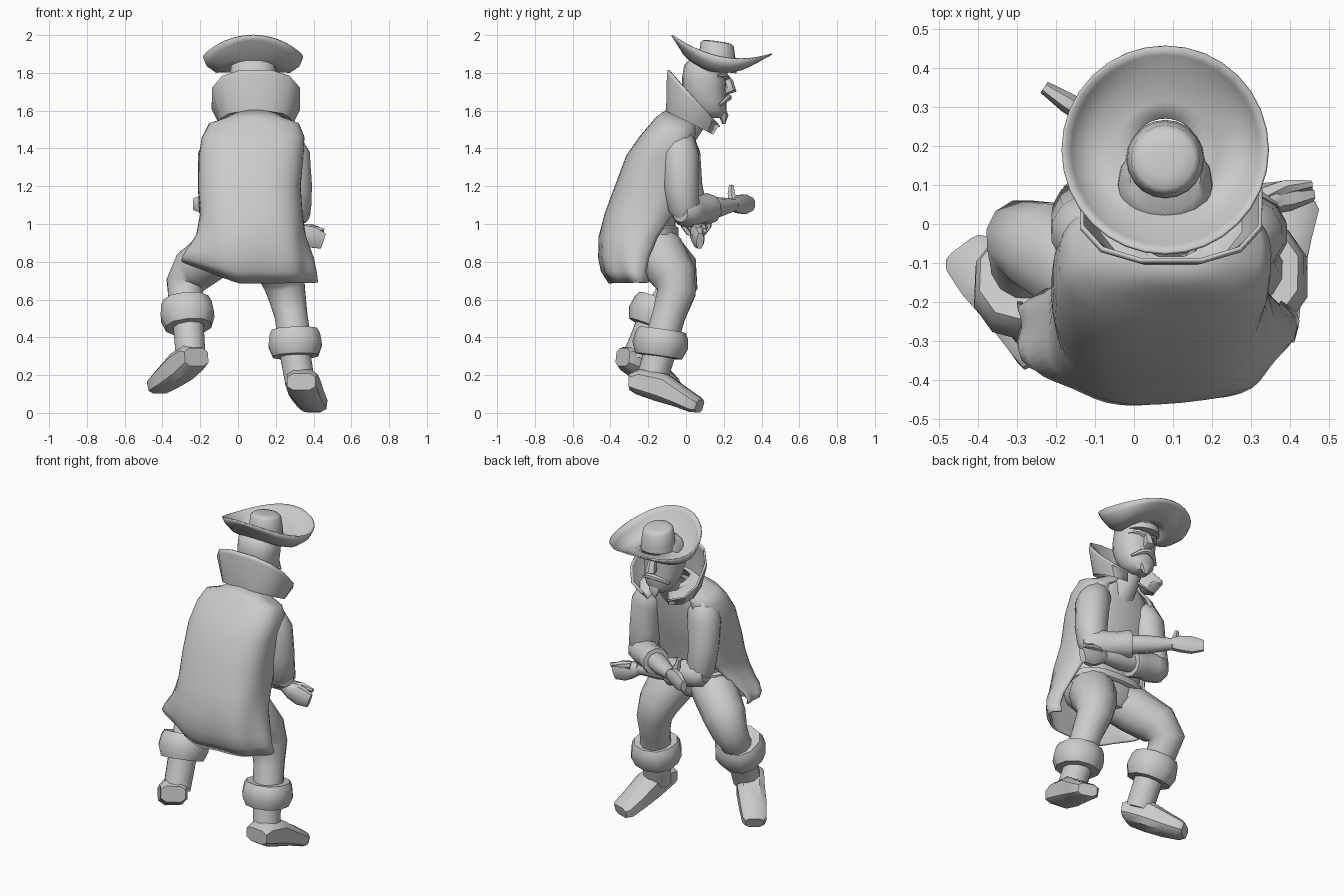
import bpy
import bmesh
from math import sin, cos, pi, radians
from mathutils import Vector

cube = bpy.data.objects.get("Cube")
if cube:
    bpy.data.objects.remove(cube, do_unlink=True)

UP = Vector((0, 0, 1))
AHEAD = Vector((0, 1, 0))

grey = bpy.data.materials.new("plain grey")
grey.use_nodes = True
grey.diffuse_color = (.6, .6, .6, 1)
grey.node_tree.nodes["Principled BSDF"].inputs["Base Color"].default_value = (.6, .6, .6, 1)


def loft(name, rings, closed=True, caps=True, thickness=0, angle=50):
    """Skin a list of equally long point rings."""
    bm = bmesh.new()
    rows = [[bm.verts.new(point) for point in ring] for ring in rings]
    count = len(rows[0])
    for low, high in zip(rows, rows[1:]):
        for i in range(count if closed else count - 1):
            j = (i + 1) % count
            bm.faces.new((low[i], low[j], high[j], high[i]))
    if closed and caps:
        bm.faces.new(rows[0])
        bm.faces.new(rows[-1])
    bmesh.ops.recalc_face_normals(bm, faces=bm.faces)
    mesh = bpy.data.meshes.new(name)
    bm.to_mesh(mesh)
    bm.free()
    mesh.materials.append(grey)
    part = bpy.data.objects.new(name, mesh)
    bpy.context.collection.objects.link(part)
    bpy.ops.object.select_all(action="DESELECT")
    part.select_set(True)
    bpy.context.view_layer.objects.active = part
    bpy.ops.object.shade_smooth_by_angle(angle=radians(angle))
    if thickness:
        shell = part.modifiers.new("thickness", "SOLIDIFY")
        shell.thickness = thickness
        shell.offset = 0
    return part


def rounded(angle, power):
    """Point on a unit superellipse."""
    c, s = cos(angle), sin(angle)
    return (abs(c) ** power * (1 if c > 0 else -1),
            abs(s) ** power * (1 if s > 0 else -1))


def tube(name, path, ref=AHEAD, sides=10, power=1, angle=50):
    """Sweep an oval along stations of x, y, z, side radius, other radius."""
    centres = [Vector(station[:3]) for station in path]
    rings = []
    for i, station in enumerate(path):
        along = centres[min(i + 1, len(path) - 1)] - centres[max(i - 1, 0)]
        side = along.cross(ref).normalized()
        other = side.cross(along).normalized()
        ring = []
        for k in range(sides):
            a, b = rounded(2 * pi * (k + .5) / sides, power)
            ring.append(centres[i] + side * a * station[3] + other * b * station[-1])
        rings.append(ring)
    return loft(name, rings, angle=angle)


def level(z, centre, half, back, front, gap=0, count=20, power=.75, ripple=0):
    """Horizontal ring given by its extents, with an optional opening ahead."""
    ring = []
    for k in range(count):
        turn = gap + (2 * pi - 2 * gap) * k / (count - 1 if gap else count)
        a, b = rounded(turn + pi / 2, power)
        fold = 1 + ripple * sin(turn * 7)
        ring.append(Vector((centre + half * a * fold,
                            (front + back) / 2 + (front - back) / 2 * b * fold, z)))
    return ring


# Shirt, hips and neck
body = [(.8, .06, .13, -.33, -.09), (.86, .07, .21, -.37, -.05), (.95, .06, .22, -.4, -.06),
        (1.05, .06, .23, -.39, -.05), (1.2, .06, .24, -.34, .0), (1.38, .07, .23, -.27, .03),
        (1.48, .08, .2, -.2, .04), (1.54, .09, .11, -.13, .05)]
loft("shirt_and_hips", [level(*row) for row in body])
loft("belt", [level(z, .06, .225 + grow, -.4, -.055 + grow)
              for z, grow in ((.93, 0), (.94, .015), (.98, .015), (.99, 0))])
tube("neck", [(.09, -.03, 1.48, .09), (.085, .04, 1.56, .075), (.08, .08, 1.66, .075)])

# Long open coat, hem lifted over the bent leg
coat = [(1.61, .09, .085, -.09, .06, .5), (1.56, .09, .15, -.155, .055, .5),
        (1.53, .085, .235, -.18, .055, .5), (1.46, .08, .265, -.24, .06, .5),
        (1.36, .07, .27, -.31, .05, .55), (1.2, .06, .265, -.37, .03, .6),
        (1.05, .07, .265, -.425, -.03, .8), (.93, .065, .285, -.455, -.07, 1.05),
        (.82, .055, .33, -.455, -.09, 1.2), (.75, .05, .345, -.44, -.1, 1.25),
        (.69, .05, .35, -.4, -.1, 1.25)]
rings = []
for row in coat:
    hang = max(0, (1.05 - row[0]) / .36)
    ring = level(*row, count=37, power=.75 + .2 * hang, ripple=.05 * hang)
    for point in ring:
        point.z += .38 * hang ** 2 * max(0, -point.x)
        if row[0] > 1.5:
            point.z -= .3 * max(0, point.y + .1)
    rings.append(ring)
loft("long_coat", rings, closed=False, thickness=.014)

# Tall flared collar, rim sloping down to the front points
rings = []
for half, back, front, base, slope in ((.1, -.085, .1, 1.57, -.4), (.19, -.105, .15, 1.55, -.5),
                                       (.235, -.1, .17, 1.69, -1.05),
                                       (.235, -.095, .185, 1.715, -1.1)):
    ring = level(base, .095, half, back, front, gap=.3, count=12, power=.8)
    for point in ring:
        point.z += slope * point.y
    rings.append(ring)
loft("collar", rings, closed=False, thickness=.01, angle=35)

# Head and face
head = [(1.56, .05, .1, .19), (1.6, .09, .04, .215), (1.66, .11, .0, .215),
        (1.72, .12, -.02, .21), (1.78, .125, -.02, .215), (1.84, .12, -.01, .21),
        (1.88, .09, .03, .2)]
loft("head", [level(z, .08, half, back, front, count=16, power=.9)
              for z, half, back, front in head])
tube("nose", [(.08, .2, 1.79, .018), (.08, .225, 1.75, .026), (.08, .235, 1.715, .035),
              (.08, .205, 1.7, .02)], sides=6)
tube("moustache", [(-.01, .18, 1.63, .008), (.04, .215, 1.66, .016), (.08, .225, 1.67, .018),
                   (.12, .215, 1.66, .016), (.17, .18, 1.63, .008)], ref=UP, sides=6)
tube("chin_beard", [(.08, .185, 1.61, .045, .025), (.08, .2, 1.57, .035, .025),
                    (.08, .2, 1.53, .008)], sides=6)
for label, sign in (("left", 1), ("right", -1)):
    tube(label + "_brow", [(.08 + sign * .02, .215, 1.775, .014), (.08 + sign * .06, .205, 1.79, .016),
                           (.08 + sign * .1, .165, 1.785, .01)], ref=UP, sides=6)

# Wide hat with upswept, curled brim
rings = []
for reach, height, bend, tilt in ((.34, 1.835, .01, .01), (.5, 1.805, .035, 0),
                                  (.75, 1.805, .078, .018), (.93, 1.84, .092, .042),
                                  (1, 1.885, .065, .05)):
    ring = []
    for k in range(32):
        across, ahead = cos(2 * pi * k / 32), sin(2 * pi * k / 32)
        ring.append((.08 + .262 * reach * across, .175 + (.015 + .265 * ahead) * reach,
                     height + bend * ahead ** 2 - tilt * ahead))
    rings.append(ring)
loft("hat_brim", rings, caps=False, thickness=.008, angle=60)
rings = []
for height, radius in ((1.81, .102), (1.88, .098), (1.95, .088), (1.963, .075), (1.968, .04)):
    ring = level(height, .08, radius, .165 - radius, .165 + radius, power=1)
    for point in ring:
        point.z -= .13 * (point.y - .165)
    rings.append(ring)
loft("hat_crown", rings, angle=70)


def arm(label, upper, fore, hand, thumb):
    tube(label + "_sleeve", upper, sides=12)
    # forearm leaves a rolled cuff
    elbow, wrist = Vector(fore[0]), Vector(fore[1])

    def station(t, radius):
        return (*elbow.lerp(wrist, t), radius)
    tube(label + "_rolled_cuff", [station(-.17, .05), station(-.08, .08), station(.08, .085),
                                  station(.28, .075), station(.42, .085), station(.47, .08),
                                  station(.48, .05)], ref=UP)
    tube(label + "_forearm", [station(.3, .055), station(.65, .055), station(1, .035)], ref=UP)
    tube(label + "_hand", [(*wrist, .03, .035)] + hand, ref=UP, sides=8, power=.8)
    tube(label + "_thumb", thumb, ref=Vector((1, 0, 0)), sides=6)


# Crossed arms
arm("left", [(.21, -.06, 1.46, .05), (.25, -.04, 1.43, .09), (.285, -.03, 1.36, .1),
             (.3, -.025, 1.2, .095), (.305, -.01, 1.08, .085), (.3, .0, 1.02, .05)],
    [(.295, .01, 1.065), (-.07, .25, 1.1)],
    [(-.11, .275, 1.105, .03, .05), (-.17, .31, 1.105, .028, .055), (-.23, .35, 1.105, .018, .035)],
    [(-.09, .25, 1.11, .028), (-.11, .24, 1.16, .022), (-.12, .24, 1.205, .014)])
arm("right", [(-.05, -.06, 1.46, .05), (-.09, -.04, 1.43, .09), (-.115, -.02, 1.36, .1),
              (-.125, .0, 1.2, .09), (-.125, .03, 1.07, .085), (-.11, .04, 1.0, .05)],
    [(-.11, .05, 1.04), (.28, .06, .97)],
    [(.33, .06, .95, .04, .05), (.39, .065, .93, .035, .06), (.45, .075, .91, .02, .045)],
    [(.33, .08, .98, .025), (.39, .095, .98, .02), (.455, .1, .965, .012)])


def leg(label, trouser, cuff_top, cuff_base, ankle, foot):
    tube(label + "_trouser_leg", trouser, sides=12)
    start, end = Vector(cuff_top), Vector(cuff_base)

    def station(t, radius):
        return (*start.lerp(end, t), radius)
    tube(label + "_boot_cuff", [station(.1, .085), station(0, .125), station(.2, .14),
                                station(.6, .148), station(1, .125), station(1.02, .08)],
         sides=10, power=.9, angle=40)
    tube(label + "_boot_shaft", [station(.6, .09), station(1, .085), (*ankle, .082)])
    tube(label + "_boot_foot", foot, ref=UP, sides=8, power=.6, angle=40)


# Legs: left planted, right bent out and back
leg("left", [(.15, -.2, .92, .13), (.19, -.14, .84, .14), (.235, -.06, .72, .12),
             (.255, -.05, .64, .105), (.28, -.09, .52, .09), (.3, -.13, .38, .09)],
    (.3, -.125, .44), (.305, -.145, .3), (.328, -.185, .16),
    [(.335, -.295, .165, .08, .045), (.34, -.25, .165, .086, .07), (.352, -.13, .135, .085, .08),
     (.375, -.03, .085, .083, .058), (.4, .05, .043, .078, .045), (.408, .072, .036, .06, .036)])
leg("right", [(-.0, -.2, .9, .12), (-.11, -.14, .85, .135), (-.23, -.06, .76, .125),
              (-.28, -.04, .68, .105), (-.28, -.09, .6, .09), (-.27, -.16, .5, .09)],
    (-.275, -.13, .595), (-.262, -.185, .455), (-.25, -.255, .29),
    [(-.22, -.335, .295, .075, .05), (-.24, -.3, .29, .083, .072), (-.3, -.22, .245, .083, .08),
     (-.37, -.145, .185, .08, .062), (-.42, -.085, .145, .072, .048),
     (-.435, -.065, .135, .055, .035)])
